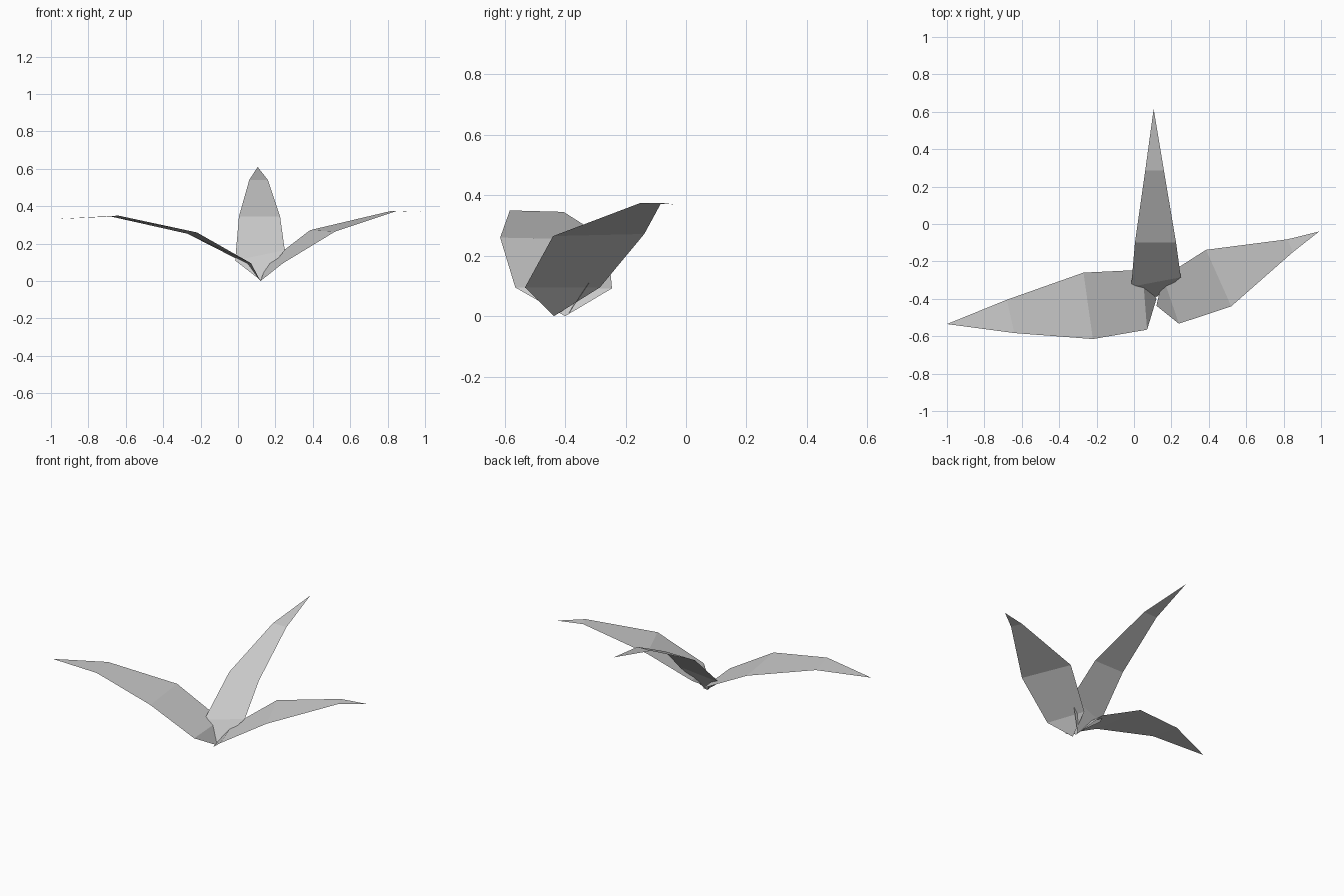
import bpy
import bmesh

cube = bpy.data.objects.get("Cube")
if cube:
    bpy.data.objects.remove(cube, do_unlink=True)

# Single plain grey for every leaf
grey = bpy.data.materials.new("plain_grey")
grey.use_nodes = True
colour = (0.6, 0.6, 0.6, 1.0)
grey.diffuse_color = colour
grey.node_tree.nodes["Principled BSDF"].inputs["Base Color"].default_value = colour


def leaf(name, root, rows, tip):
    """Folded blade: root point, rows of (left, right) edge points, tip point."""
    bm = bmesh.new()
    start, end = bm.verts.new(root), bm.verts.new(tip)
    pairs = [(bm.verts.new(a), bm.verts.new(b)) for a, b in rows]
    bm.faces.new((start, pairs[0][1], pairs[0][0]))
    for (a, b), (c, d) in zip(pairs, pairs[1:]):
        bm.faces.new((a, b, d, c))
    bm.faces.new((pairs[-1][0], pairs[-1][1], end))
    mesh = bpy.data.meshes.new(name)
    bm.to_mesh(mesh)
    bm.free()
    mesh.materials.append(grey)
    obj = bpy.data.objects.new(name, mesh)
    bpy.context.collection.objects.link(obj)
    return obj


# Upright leaf reaching to the back
leaf("back_leaf", (0.12, -0.39, 0.005),
     [((-0.015, -0.335, 0.11), (0.25, -0.285, 0.165)),
      ((0.005, -0.1, 0.345), (0.225, -0.1, 0.345)),
      ((0.06, 0.285, 0.54), (0.16, 0.285, 0.54))],
     (0.105, 0.615, 0.61))

# Long leaf spreading to the right
leaf("right_leaf", (0.12, -0.4, 0.0),
     [((0.07, -0.565, 0.095), (0.045, -0.245, 0.092)),
      ((-0.22, -0.615, 0.26), (-0.27, -0.26, 0.253)),
      ((-0.64, -0.583, 0.35), (-0.68, -0.405, 0.345))],
     (-1.0, -0.535, 0.33))

# Leaf spreading to the left
leaf("left_leaf", (0.12, -0.437, 0.0),
     [((0.155, -0.285, 0.095), (0.24, -0.533, 0.095)),
      ((0.385, -0.138, 0.272), (0.52, -0.44, 0.265)),
      ((0.82, -0.082, 0.375), (0.85, -0.15, 0.375))],
     (0.99, -0.04, 0.37))
